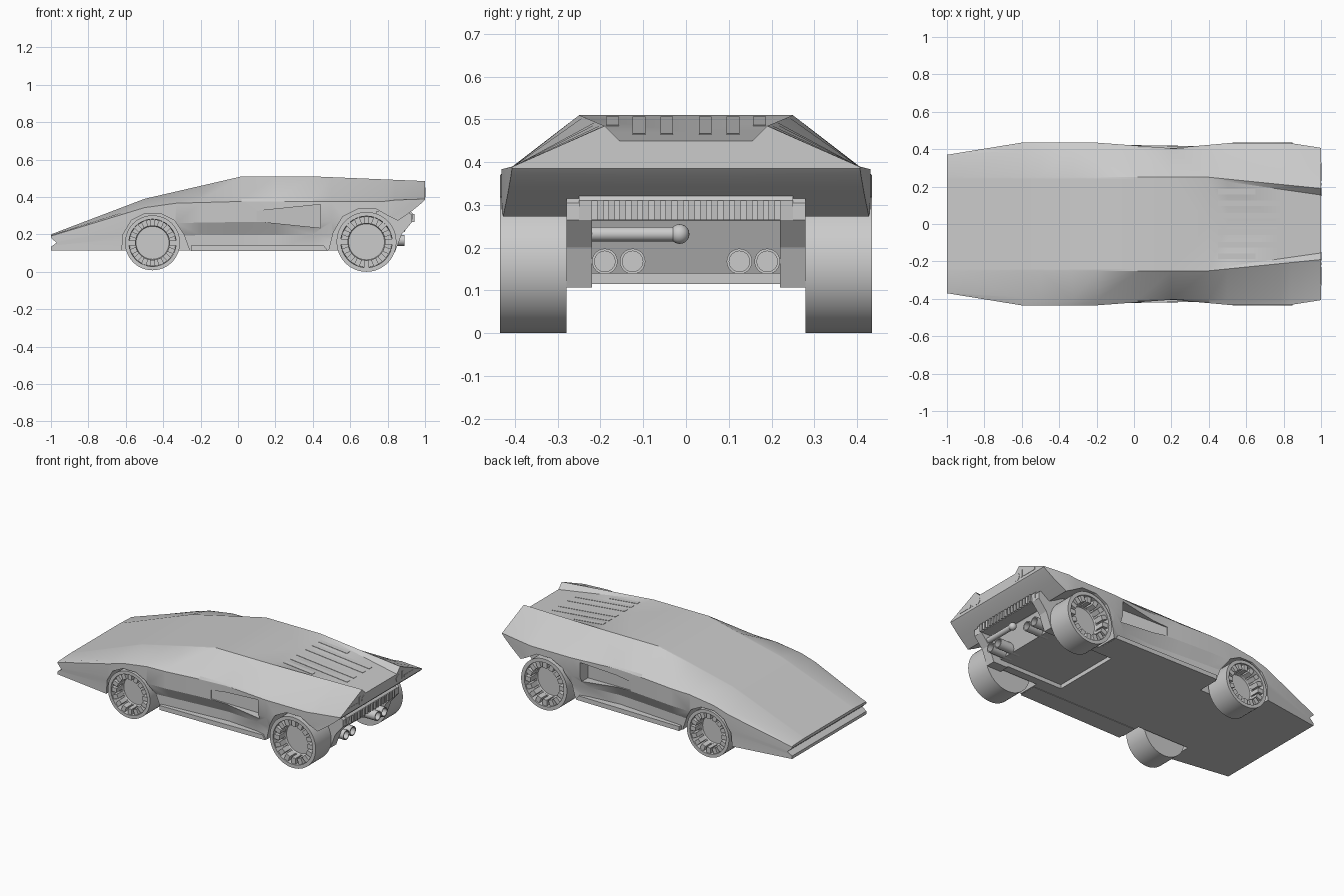
import bpy, bmesh, math
from mathutils import Matrix, Vector

cube = bpy.data.objects.get("Cube")
if cube:
    bpy.data.objects.remove(cube, do_unlink=True)


def make(name, bm, mirror=False, smooth=None):
    bmesh.ops.recalc_face_normals(bm, faces=bm.faces)
    mesh = bpy.data.meshes.new(name)
    bm.to_mesh(mesh)
    bm.free()
    obj = bpy.data.objects.new(name, mesh)
    bpy.context.collection.objects.link(obj)
    if mirror:
        mod = obj.modifiers.new("Mirror", 'MIRROR')
        mod.use_axis = (False, True, False)
    if smooth:
        shade(obj, smooth)
    return obj


def shade(obj, degrees):
    bpy.ops.object.select_all(action='DESELECT')
    obj.select_set(True)
    bpy.context.view_layer.objects.active = obj
    bpy.ops.object.shade_smooth_by_angle(angle=math.radians(degrees))


def lerp(keys, x):
    for (xa, a), (xb, b) in zip(keys, keys[1:]):
        if x <= xb:
            return a + (b - a) * (x - xa) / (xb - xa)
    return keys[-1][1]


def box(bm, low, high):
    low, high = Vector(low), Vector(high)
    size = Matrix.Diagonal((*(high - low), 1))
    bmesh.ops.create_cube(bm, size=1, matrix=Matrix.Translation((low + high) / 2) @ size)


def prism(bm, outline, inner, outer):
    """Side outline in x, z carried from y = inner(x) to y = outer(x)."""
    a = [bm.verts.new((x, inner(x), z)) for x, z in outline]
    b = [bm.verts.new((x, outer(x), z)) for x, z in outline]
    bm.faces.new(a)
    bm.faces.new(b)
    for i in range(len(a)):
        j = (i + 1) % len(a)
        bm.faces.new((a[i], a[j], b[j], b[i]))


def lathe(bm, profile, steps, matrix):
    """Revolve (radius, height) points about local z."""
    rings = []
    for r, h in profile:
        if r == 0:
            rings.append([bm.verts.new(matrix @ Vector((0, 0, h)))] * steps)
        else:
            angles = [math.tau * k / steps for k in range(steps)]
            rings.append([bm.verts.new(matrix @ Vector((r * math.cos(t), r * math.sin(t), h)))
                          for t in angles])
    for a, b in zip(rings, rings[1:]):
        for i in range(steps):
            j = (i + 1) % steps
            bm.faces.new(list(dict.fromkeys((a[i], a[j], b[j], b[i]))))


# Body profiles along the length
floor_z = [(-1, .115), (.78, .115), (.84, .262), (.93, .325), (.985, .37), (1, .385)]
wide_y = [(-1, .37), (-.6, .435), (-.2, .435), (.2, .405), (.5, .432), (.84, .432), (1, .407)]
tuck_in = [(-1, 0), (-.6, .005), (-.2, .035), (.4, .035), (.6, .005), (1, 0)]
belt_y = [(-1, .368), (-.33, .412), (.2, .403), (1, .405)]
belt_z = [(-1, .195), (-.5, .355), (-.33, .38), (.02, .39), (1, .39)]
roof_y = [(-1, .25), (.4, .25), (1, .19)]
roof_z = [(-1, .2), (-.5, .39), (.02, .51), (.4, .51), (1, .485)]
deck_y = [(-1, .24), (.4, .24), (1, .155)]
deck_z = roof_z[:-1] + [(1, .45)]
stations = [-1, -.6, -.5, -.33, -.2, .02, .2, .4, .5, .78, .84, .93, .985, 1]


def section(x):
    f, w, b = lerp(floor_z, x), lerp(wide_y, x), lerp(belt_z, x)
    t, d = w - lerp(tuck_in, x), lerp(deck_z, x)
    return [(x, 0, f), (x, t, f), (x, t, f + .3 * (b - f)), (x, w, f + .55 * (b - f)),
            (x, w, f + .95 * (b - f)), (x, lerp(belt_y, x), b),
            (x, lerp(roof_y, x), lerp(roof_z, x)), (x, lerp(deck_y, x), d), (x, 0, d)]


# Half body, mirrored
bm = bmesh.new()
rows = [[bm.verts.new(p) for p in section(x)] for x in stations]
BELT = 5
for x, a, b in zip(stations, rows, rows[1:]):
    for k in range(len(a) - 1):
        if k == BELT and x == -.33:
            # The screen pillar folds from belt to front of the roof
            roof_start = rows[stations.index(.02)][k + 1]
            bm.faces.new((a[k], b[k], b[k + 1]))
            bm.faces.new((a[k], b[k + 1], a[k + 1]))
        elif k == BELT and x < -.33:
            bm.faces.new((a[k], b[k], a[k + 1]))
            bm.faces.new((b[k], b[k + 1], a[k + 1]))
        else:
            bm.faces.new((a[k], b[k], b[k + 1], a[k + 1]))
bm.faces.new(rows[0])
bm.faces.new(rows[-1])
body = make("body_shell", bm, mirror=True)

# Cutters: wheel arches, side ducts, nose slot, engine bay
arches = [
    [(-.625, .05), (-.615, .2), (-.57, .275), (-.5, .31), (-.41, .31), (-.34, .275),
     (-.29, .2), (-.235, .05)],
    [(.47, .05), (.51, .21), (.56, .295), (.64, .335), (.74, .335), (.81, .295),
     (.9, .25), (.9, .05)]]
duct = [(.1, .27), (.44, .235), (.44, .36), (.1, .325)]
cutters = []
for outline in arches:
    bm = bmesh.new()
    prism(bm, outline, lambda x: .27, lambda x: .5)
    cutters.append(make("arch_cutter", bm, mirror=True))
bm = bmesh.new()
prism(bm, duct, lambda x: lerp([(.1, .408), (.44, .35)], x), lambda x: .5)
cutters.append(make("duct_cutter", bm, mirror=True))
bm = bmesh.new()
prism(bm, [(-1.02, .12), (-.97, .155), (-1.02, .2)], lambda x: -.5, lambda x: .5)
cutters.append(make("nose_slot_cutter", bm))
bm = bmesh.new()
box(bm, (.35, -.22, .05), (.9, .22, .14))
cutters.append(make("engine_bay_cutter", bm))
for cutter in cutters:
    cutter.hide_render = True
    mod = body.modifiers.new("Cut", 'BOOLEAN')
    mod.operation = 'DIFFERENCE'
    mod.solver = 'EXACT'
    mod.object = cutter
graph = bpy.context.evaluated_depsgraph_get()
finished = bpy.data.meshes.new_from_object(body.evaluated_get(graph))
body.modifiers.clear()
body.data = finished
for cutter in cutters:
    bpy.data.objects.remove(cutter, do_unlink=True)
shade(body, 22)

# Sills between the wheels
bm = bmesh.new()
prism(bm, [(-.25, .112), (.48, .112), (.46, .14), (-.25, .14)],
      lambda x: .3, lambda x: lerp([(-.25, .425), (.2, .4), (.48, .415)], x))
make("side_sill", bm, mirror=True)

# Wheels with a recessed rim and a ring of blocks
for name, x, r in (("front_wheels", -.457, .147), ("rear_wheels", .687, .16)):
    hub = Matrix.Translation((x, 0, r + (.008 if x < 0 else 0))) @ Matrix.Rotation(-math.pi / 2, 4, 'X')
    bm = bmesh.new()
    lathe(bm, [(0, .28), (r, .28), (r, .435), (.86 * r, .435), (.84 * r, .37),
               (.62 * r, .37), (.6 * r, .36), (0, .36)], 48, hub)
    for k in range(16):
        before = set(bm.verts)
        box(bm, (.62 * r, -.09 * r, .365), (.85 * r, .09 * r, .428))
        new = [v for v in bm.verts if v not in before]
        bmesh.ops.transform(bm, verts=new, matrix=hub @ Matrix.Rotation(math.tau * k / 16, 4, 'Z'))
    make(name, bm, mirror=True, smooth=30)

# Engine frame: side pillars, cross beam and grille fins
bm = bmesh.new()
prism(bm, [(.74, .107), (.84, .107), (.875, .2), (.93, .265), (.93, .305), (.9, .325), (.74, .325)],
      lambda x: .22, lambda x: .28)
make("engine_frame_pillars", bm, mirror=True)
bm = bmesh.new()
prism(bm, [(.8, .265), (.93, .265), (.935, .31), (.92, .325), (.8, .325)],
      lambda x: -.25, lambda x: .25)
make("engine_frame_beam", bm)
bm = bmesh.new()
for k in range(17):
    y = (k - 8) * .0268
    box(bm, (.9, y - .007, .265), (.943, y + .007, .31))
make("grille_fins", bm)

# Exhaust pipes and the cross tube with its ball end
along_x = Matrix.Rotation(math.pi / 2, 4, 'Y')
bm = bmesh.new()
for y in (.125, .19):
    lathe(bm, [(0, .74), (.03, .74), (.03, .89), (.024, .89), (.024, .85), (0, .85)], 24,
          Matrix.Translation((0, y, .168)) @ along_x)
make("exhaust_pipes", bm, mirror=True, smooth=30)
bm = bmesh.new()
lathe(bm, [(0, -.23), (.017, -.23), (.017, -.015), (0, -.015)], 20,
      Matrix.Translation((.875, 0, .232)) @ Matrix.Rotation(-math.pi / 2, 4, 'X'))
bmesh.ops.create_uvsphere(bm, u_segments=20, v_segments=12, radius=.023,
                          matrix=Matrix.Translation((.875, -.015, .232)))
make("cross_tube", bm, smooth=40)

# Tail lamps
bm = bmesh.new()
lathe(bm, [(0, .98), (.023, .98), (.023, 1.002), (0, 1.002)], 24,
      Matrix.Translation((0, .172, .42)) @ along_x)
box(bm, (.98, .23, .403), (1.002, .328, .418))
box(bm, (.98, .205, .403), (1.002, .219, .45))
make("tail_lamps", bm, mirror=True, smooth=30)

# Slats lying on the engine cover
bm = bmesh.new()
for y, end in ((.045, .85), (.11, .85), (.172, .65)):
    outline = [(x, lerp(deck_z, x) + h) for x, h in ((.45, -.006), (end, -.006), (end, .002), (.45, .002))]
    prism(bm, outline, lambda x: y - .015, lambda x: y + .015)
make("engine_cover_slats", bm, mirror=True)
